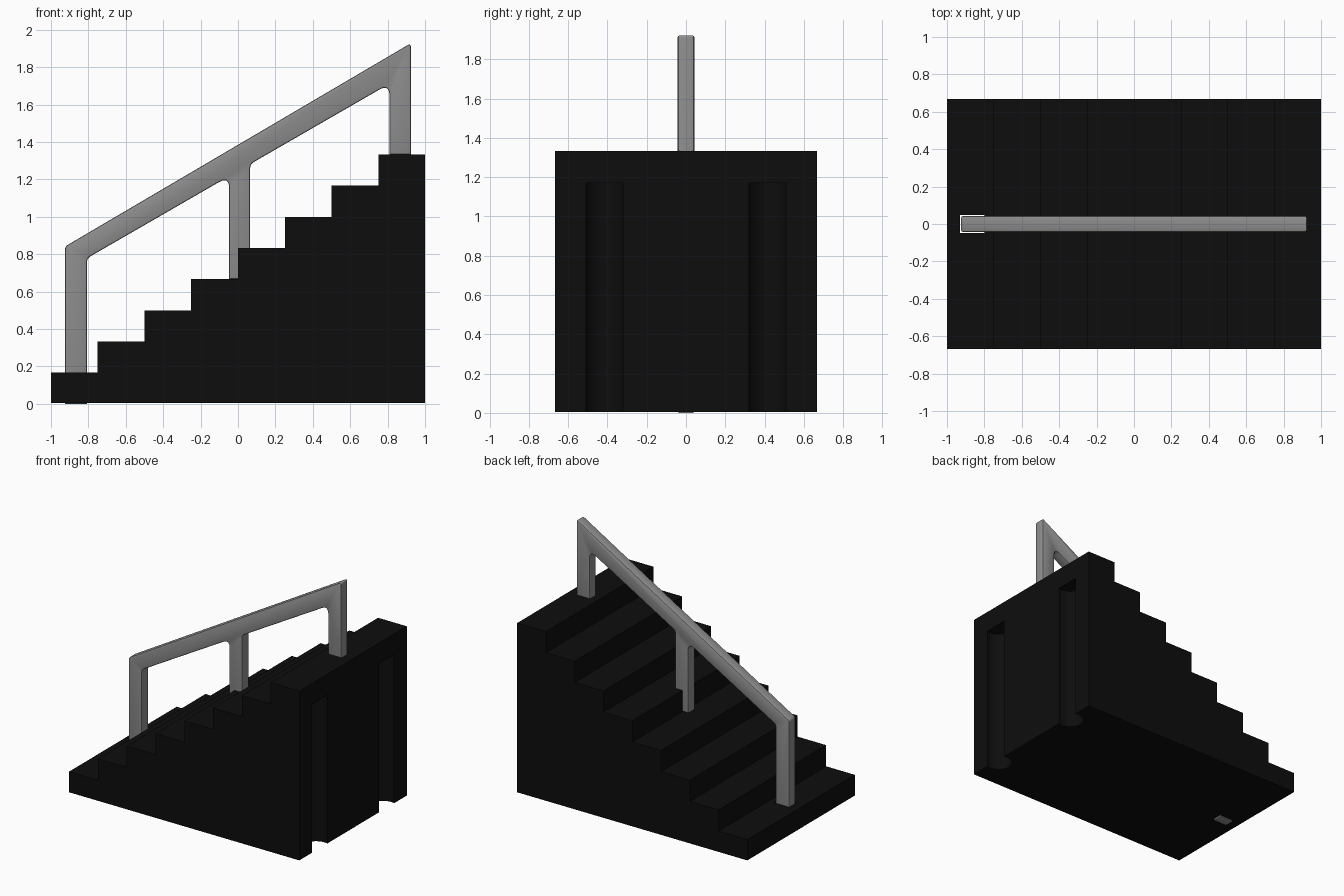
import bpy, bmesh, math
from mathutils import Vector

if "Cube" in bpy.data.objects:
    bpy.data.objects.remove(bpy.data.objects["Cube"])


def material(name, rgb):
    m = bpy.data.materials.new(name)
    m.diffuse_color = (*rgb, 1)
    m.use_nodes = True
    m.node_tree.nodes["Principled BSDF"].inputs["Base Color"].default_value = m.diffuse_color
    return m


BLACK = material("black", (0.004, 0.004, 0.004))
GREY = material("grey", (0.28, 0.28, 0.28))


def prism(name, points, direction, mat, rim=0.0):
    """Extrude a closed outline; optionally bevel the edges of both caps."""
    bm = bmesh.new()
    face = bm.faces.new([bm.verts.new(p) for p in points])
    new = bmesh.ops.extrude_face_region(bm, geom=[face])["geom"]
    bmesh.ops.translate(bm, vec=direction,
                        verts=[v for v in new if isinstance(v, bmesh.types.BMVert)])
    bmesh.ops.recalc_face_normals(bm, faces=bm.faces)
    if rim:
        axis = Vector(direction).normalized()
        edges = [e for e in bm.edges
                 if sum(abs(f.normal.dot(axis)) > 0.9 for f in e.link_faces) == 1]
        bmesh.ops.bevel(bm, geom=edges, offset=rim, segments=2, profile=0.5, affect='EDGES')
    mesh = bpy.data.meshes.new(name)
    bm.to_mesh(mesh)
    bm.free()
    obj = bpy.data.objects.new(name, mesh)
    bpy.context.collection.objects.link(obj)
    mesh.materials.append(mat)
    return obj


def rounded(corners):
    """Outline from (x, z, radius) corners, each eased with a short curve."""
    out = []
    for i, (x, z, r) in enumerate(corners):
        p = Vector((x, z))
        if not r:
            out.append(p)
            continue
        a = p + (Vector(corners[i - 1][:2]) - p).normalized() * r
        b = p + (Vector(corners[(i + 1) % len(corners)][:2]) - p).normalized() * r
        for k in range(7):
            t = k / 6
            out.append(a * (1 - t) ** 2 + p * (2 * t * (1 - t)) + b * t * t)
    return out


# Stair block: eight equal steps
STEPS, RUN, RISE, HALF, FLOOR = 8, 0.25, 1.3333 / 8, 0.667, 0.004
outline = [(1, FLOOR), (-1, FLOOR)]
for i in range(STEPS):
    outline += [(-1 + i * RUN, (i + 1) * RISE), (-1 + (i + 1) * RUN, (i + 1) * RISE)]
stairs = prism("stair_block", [(x, -HALF, z) for x, z in outline], (0, 2 * HALF, 0), BLACK)


def cut(cutter):
    mod = stairs.modifiers.new(cutter.name, 'BOOLEAN')
    mod.operation, mod.solver, mod.object = 'DIFFERENCE', 'EXACT', cutter
    cutter.hide_render = True
    cutter.hide_set(True)


# Two round vertical channels in the tall end
for side, y0 in (("front", -0.415), ("back", 0.415)):
    ring = [(0.97 + 0.1 * math.cos(k * math.tau / 32), y0 + 0.1 * math.sin(k * math.tau / 32), -0.1)
            for k in range(32)]
    cut(prism(side + "_channel_cutter", ring, (0, 0, 1.27), BLACK))

# Socket through the lowest step for the first post
socket = [(-0.93, -0.047, -0.1), (-0.8, -0.047, -0.1), (-0.8, 0.047, -0.1), (-0.93, 0.047, -0.1)]
cut(prism("post_socket_cutter", socket, (0, 0, 0.5), BLACK))

# Handrail with three posts
T = 0.042


def under(x):
    return 1.244 + 0.577 * x


rail = rounded([
    (-0.924, 0, 0), (-0.924, 0.842, 0.015), (0.924, 1.928, 0.02), (0.924, 1.333, 0),
    (0.81, 1.333, 0), (0.81, under(0.81), 0.065), (0.065, under(0.065), 0.025),
    (0.065, 0.667, 0), (-0.047, 0.667, 0), (-0.047, under(-0.047), 0.065),
    (-0.808, under(-0.808), 0.025), (-0.808, 0, 0)])
handrail = prism("handrail", [(p.x, -T, p.y) for p in rail], (0, 2 * T, 0), GREY, rim=0.009)

# Smooth shading with sharp corners kept
bpy.ops.object.select_all(action='DESELECT')
handrail.select_set(True)
stairs.select_set(True)
bpy.context.view_layer.objects.active = handrail
bpy.ops.object.shade_smooth_by_angle(angle=math.radians(30))
